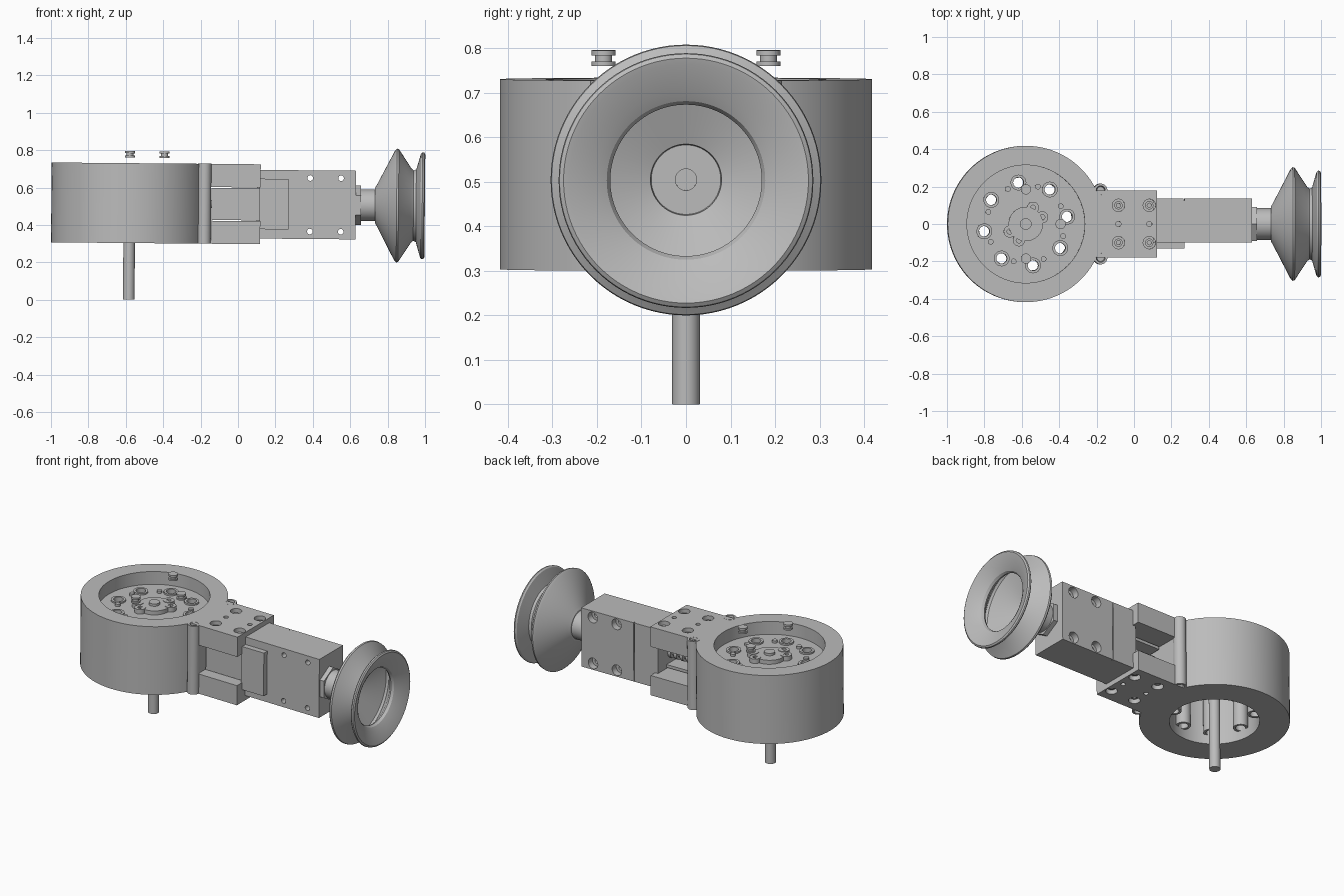
import bpy, bmesh, math
from mathutils import Matrix, Vector

cube = bpy.data.objects.get("Cube")
if cube:
    bpy.data.objects.remove(cube, do_unlink=True)

GREY = bpy.data.materials.new("machined_grey")
GREY.use_nodes = True
GREY.diffuse_color = (0.5, 0.5, 0.5, 1)
GREY.node_tree.nodes["Principled BSDF"].inputs["Base Color"].default_value = (0.5, 0.5, 0.5, 1)

AXES = {"Z": Matrix.Identity(4),
        "X": Matrix.Rotation(math.pi / 2, 4, "Y"),
        "Y": Matrix.Rotation(-math.pi / 2, 4, "X")}
MID = 0.516            # height of the symmetry plane
TOP, BOTTOM = 0.73, 0.303
DRUM_X = -0.58
parts = []


def lathe(bm, profile, center=(0, 0, 0), axis="Z", segments=32, closed=False):
    """Revolve (radius, height) points around an axis through center."""
    new = bmesh.new()
    rings = []
    for r, h in profile:
        rings.append([new.verts.new((r * math.cos(a), r * math.sin(a), h))
                      for a in (2 * math.pi * i / segments for i in range(segments))])
    pairs = list(zip(rings, rings[1:]))
    if closed:
        pairs.append((rings[-1], rings[0]))
    for lo, hi in pairs:
        for i in range(segments):
            j = (i + 1) % segments
            new.faces.new((lo[i], lo[j], hi[j], hi[i]))
    bmesh.ops.remove_doubles(new, verts=new.verts, dist=1e-5)
    bmesh.ops.recalc_face_normals(new, faces=new.faces)
    new.transform(Matrix.Translation(center) @ AXES[axis])
    merge(bm, new)


def merge(bm, new):
    mesh = bpy.data.meshes.new("piece")
    new.to_mesh(mesh)
    new.free()
    bm.from_mesh(mesh)
    bpy.data.meshes.remove(mesh)


def rod(bm, r, lo, hi, center=(0, 0, 0), axis="Z", segments=24):
    lathe(bm, [(0, lo), (r, lo), (r, hi), (0, hi)], center, axis, segments)


def block(bm, lo, hi):
    lo, hi = Vector(lo), Vector(hi)
    mat = Matrix.Translation((lo + hi) / 2) @ Matrix.Diagonal((*(hi - lo), 1))
    bmesh.ops.create_cube(bm, size=1, matrix=mat)


def finish(name, bm, cutter=None):
    mesh = bpy.data.meshes.new(name)
    bm.to_mesh(mesh)
    bm.free()
    ob = bpy.data.objects.new(name, mesh)
    bpy.context.collection.objects.link(ob)
    if cutter:
        tool = bpy.data.objects.new("cutter", bpy.data.meshes.new("cutter"))
        cutter.to_mesh(tool.data)
        cutter.free()
        bpy.context.collection.objects.link(tool)
        tool.hide_render = True
        mod = ob.modifiers.new("holes", "BOOLEAN")
        mod.operation, mod.solver, mod.object = "DIFFERENCE", "EXACT", tool
        mod.use_self = True
        deps = bpy.context.evaluated_depsgraph_get()
        cut = bpy.data.meshes.new_from_object(ob.evaluated_get(deps))
        ob.modifiers.clear()
        ob.data = cut
        bpy.data.objects.remove(tool, do_unlink=True)
    ob.data.materials.clear()
    ob.data.materials.append(GREY)
    ob.data.shade_smooth()
    ob.data.set_sharp_from_angle(angle=math.radians(30))
    parts.append(ob)


def polar(radius, degrees):
    a = math.radians(degrees)
    return (DRUM_X + radius * math.cos(a), radius * math.sin(a), 0)


HOLES = [polar(0.225, 10 + 45 * i) for i in range(8)]

# Drum: recessed top, web floor and open bore below
bm, cut = bmesh.new(), bmesh.new()
lathe(bm, [(0, 0.65), (0.315, 0.65), (0.315, TOP), (0.418, TOP), (0.418, BOTTOM),
           (0.25, BOTTOM), (0.25, 0.59), (0, 0.59)], (DRUM_X, 0, 0), segments=96)
for c in HOLES:
    rod(cut, 0.035, 0.5, 0.7, c)
finish("drum", bm, cut)

# Hollow sleeves through the web, with small studs beside them
bm = bmesh.new()
for i, c in enumerate(HOLES):
    lathe(bm, [(0.028, 0.36), (0.042, 0.36), (0.042, 0.66), (0.028, 0.66)], c, closed=True)
    rod(bm, 0.015, 0.64, 0.665, polar(0.21, 27 + 45 * i))
finish("drum_sleeves", bm)

# Lobed hub and shaft
bm, cut = bmesh.new(), bmesh.new()
rod(bm, 0.092, 0.645, 0.675, (DRUM_X, 0, 0), segments=48)
finish("hub", bm)
for i, a in enumerate((22, 66, 205, 247)):
    bm = bmesh.new()
    lathe(bm, [(0.014, 0.645), (0.032, 0.645), (0.032, 0.678), (0.014, 0.678)],
          polar(0.095, a), closed=True)
    finish("hub_lobe_%d" % i, bm)
cut.free()
bm = bmesh.new()
rod(bm, 0.031, 0, 0.69, (DRUM_X, 0, 0), segments=32)
finish("shaft", bm)

# Small spools above the drum
for i, a in enumerate((90, 0, -90)):
    bm = bmesh.new()
    lathe(bm, [(0, 0.76), (0.027, 0.76), (0.027, 0.77), (0.019, 0.77), (0.019, 0.783),
               (0.027, 0.783), (0.027, 0.795), (0, 0.795)], polar(0.185, a))
    finish("spool_%d" % i, bm)

# Fork: solid root with an upper and a lower plate
bm, cut = bmesh.new(), bmesh.new()
outline = [(-0.24, BOTTOM), (0.12, BOTTOM), (0.12, 0.426), (-0.15, 0.426),
           (-0.15, 0.606), (0.12, 0.606), (0.12, TOP), (-0.24, TOP)]
face = bm.faces.new([bm.verts.new((x, -0.18, z)) for x, z in outline])
ext = bmesh.ops.extrude_face_region(bm, geom=[face])
bmesh.ops.translate(bm, vec=(0, 0.36, 0),
                    verts=[v for v in ext["geom"] if isinstance(v, bmesh.types.BMVert)])
bmesh.ops.recalc_face_normals(bm, faces=bm.faces)
screws = bmesh.new()
for x in (-0.085, 0.08):
    for y in (-0.1, 0, 0.1):
        r = 0.033 if y else 0.014
        for end, d in ((TOP, -1), (BOTTOM, 1)):
            rod(cut, r, *sorted((end + 0.04 * d, end - 0.02 * d)), (x, y, 0))
            if y:
                lathe(screws, [(0, end + 0.05 * d), (0.022, end + 0.05 * d),
                               (0.022, end + 0.02 * d), (0.011, end + 0.02 * d),
                               (0.011, end + 0.03 * d), (0, end + 0.03 * d)], (x, y, 0))
for end in (TOP, BOTTOM):
    rod(cut, 0.014, end - 0.03, end + 0.03, (-0.18, 0, 0))
finish("fork", bm, cut)
finish("fork_screws", screws)

# Corner columns where the fork meets the drum
for side, y in (("right", -0.18), ("left", 0.18)):
    bm = bmesh.new()
    lathe(bm, [(0, BOTTOM + 0.03), (0.02, BOTTOM + 0.03), (0.024, BOTTOM), (0.036, BOTTOM),
               (0.036, TOP + 0.001), (0.024, TOP + 0.001), (0.02, TOP - 0.03), (0, TOP - 0.03)],
          (-0.18, y, 0))
    finish("column_" + side, bm)

# Arm block with four counterbored through holes and a seam on the back
bm, cut = bmesh.new(), bmesh.new()
block(bm, (0.1, -0.098, 0.333), (0.63, 0.135, 0.7))
for x in (0.385, 0.55):
    for z in (MID - 0.143, MID + 0.143):
        lathe(cut, [(0, -0.2), (0.015, -0.2), (0.015, 0.095), (0.033, 0.095),
                    (0.033, 0.2), (0, 0.2)], (x, 0, z), "Y")
block(cut, (0.262, 0.125, 0.3), (0.268, 0.2, 0.8))
finish("arm_block", bm, cut)

# Sliding tongue in the fork, with its wider cover plate and rails
bm = bmesh.new()
block(bm, (-0.142, -0.115, 0.43), (0.125, -0.085, 0.602))
finish("tongue", bm)
bm = bmesh.new()
block(bm, (0.115, -0.132, 0.383), (0.27, -0.09, 0.653))
finish("cover_plate", bm)
for name, z in (("lower_rail", 0.432), ("upper_rail", 0.582)):
    bm = bmesh.new()
    block(bm, (-0.14, -0.09, z), (0.11, 0.05, z + 0.018))
    finish(name, bm)

# Ribbed adjusting rod inside the fork
bm = bmesh.new()
profile = [(0, -0.15)]
for i in range(6):
    x = -0.15 + 0.042 * i
    profile += [(0.022, x), (0.022, x + 0.022), (0.038, x + 0.022), (0.038, x + 0.042)]
lathe(bm, profile + [(0, 0.102)], (0, 0, MID), "X")
finish("adjusting_rod", bm)

# Hex nut and neck holding the bellows cup
bm = bmesh.new()
rod(bm, 0.105, 0.625, 0.658, (0, 0, MID), "X", 6)
finish("hex_nut", bm)
bm = bmesh.new()
rod(bm, 0.085, 0.64, 0.74, (0, 0, MID), "X", 48)
finish("neck", bm)

# Bellows suction cup
bm = bmesh.new()
lathe(bm, [(0, 0.733), (0.095, 0.733), (0.11, 0.742), (0.293, 0.837), (0.304, 0.848),
           (0.302, 0.858), (0.2, 0.925), (0.188, 0.938), (0.195, 0.952), (0.278, 0.976),
           (0.286, 0.985), (0.284, 0.993), (0.275, 0.999), (0.262, 0.995), (0.2, 0.968),
           (0.178, 0.955), (0.17, 0.94), (0.178, 0.925), (0.27, 0.855), (0.262, 0.842),
           (0.08, 0.772), (0.078, 0.76), (0.024, 0.76), (0.024, 0.745), (0, 0.745)],
      (0, 0, MID), "X", 96)
finish("suction_cup", bm)

# The whole assembly leans very slightly, apart from the foot level
pivot = Matrix.Translation((0, 0, MID))
lean = pivot @ Matrix.Rotation(math.radians(0.5), 4, "Y") @ pivot.inverted()
for ob in parts:
    ob.data.transform(lean)
low = min(v.co.z for ob in parts for v in ob.data.vertices)
for ob in parts:
    ob.data.transform(Matrix.Translation((0, 0, -low)))
